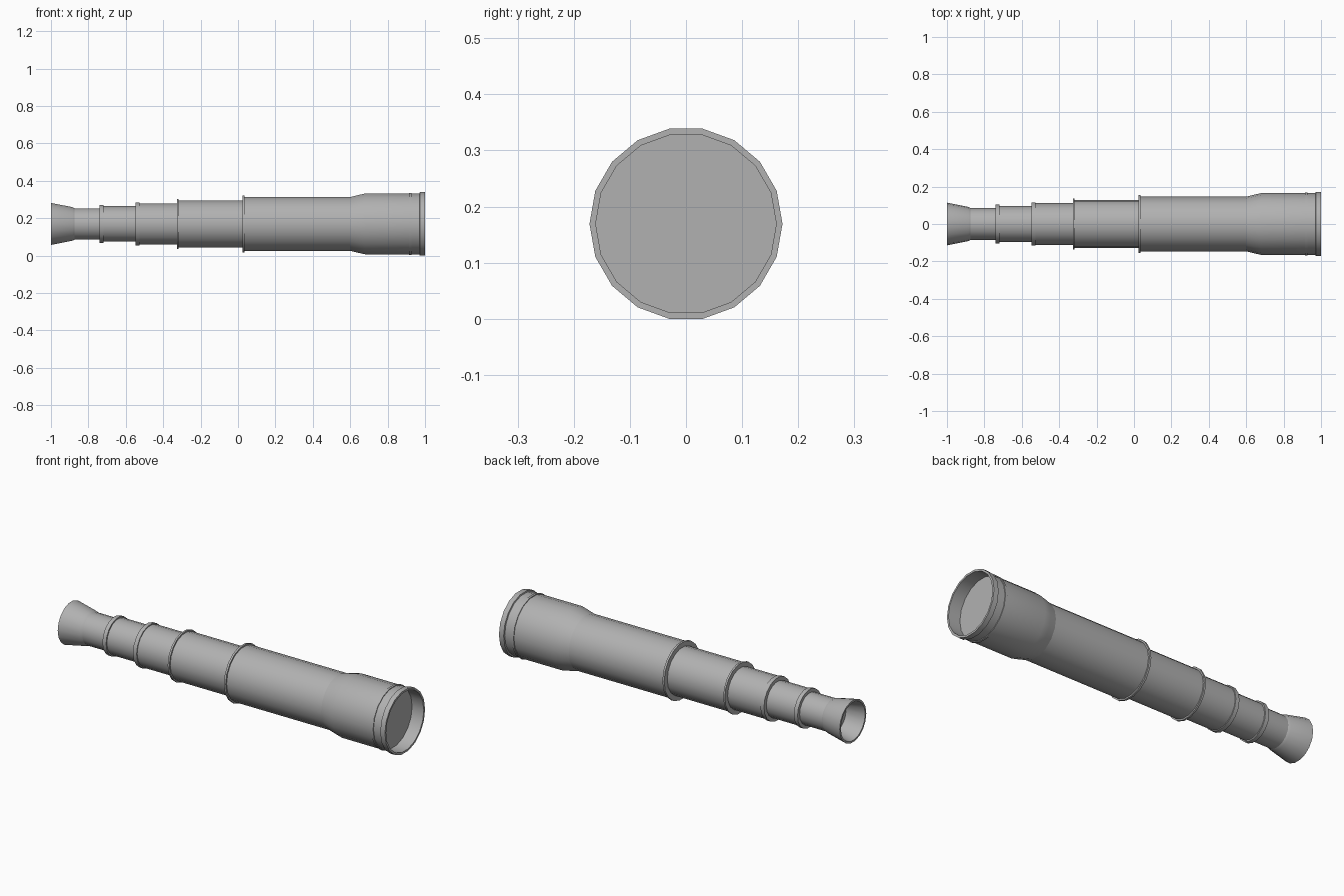
import bpy, bmesh, math

if "Cube" in bpy.data.objects:
    bpy.data.objects.remove(bpy.data.objects["Cube"])

SIDES = 18
AXIS_Z = 0.172 * math.cos(math.pi / SIDES)

# Mid grey paint
grey = bpy.data.materials.new("dark_grey")
grey.diffuse_color = (0.44, 0.44, 0.44, 1)
grey.use_nodes = True
grey.node_tree.nodes["Principled BSDF"].inputs["Base Color"].default_value = grey.diffuse_color


def lathe(name, profile):
    """Spin an (x, radius) profile about the long axis; radius 0 closes to a point."""
    bm = bmesh.new()
    rings = []
    for x, r in profile:
        if r == 0:
            rings.append([bm.verts.new((x, 0, 0))] * SIDES)
        else:
            rings.append([bm.verts.new((x, r * math.cos(2 * math.pi * i / SIDES),
                                        r * math.sin(2 * math.pi * i / SIDES)))
                          for i in range(SIDES)])
    for a, b in zip(rings, rings[1:]):
        for i in range(SIDES):
            j = (i + 1) % SIDES
            corners = list(dict.fromkeys((a[i], a[j], b[j], b[i])))
            bm.faces.new(corners)
    bmesh.ops.recalc_face_normals(bm, faces=bm.faces)
    mesh = bpy.data.meshes.new(name)
    bm.to_mesh(mesh)
    bm.free()
    mesh.materials.append(grey)
    ob = bpy.data.objects.new(name, mesh)
    ob.location.z = AXIS_Z
    bpy.context.collection.objects.link(ob)
    bpy.ops.object.select_all(action='DESELECT')
    ob.select_set(True)
    bpy.context.view_layer.objects.active = ob
    bpy.ops.object.shade_smooth_by_angle(angle=math.radians(30))
    return ob


# Flared eyepiece cup with recessed lens, stepping down to the thinnest tube
lathe("eyepiece_cup", [(-0.90, 0), (-0.90, 0.083), (-1.0, 0.104), (-1.0, 0.114),
                       (-0.885, 0.091), (-0.873, 0.085)])
lathe("eyepiece_tube", [(-0.873, 0.085), (-0.735, 0.085)])

# Telescoping draw tubes: start, end, collar width, collar radius, tube radius, inner radius
tubes = [
    ("small_draw_tube", -0.74, -0.545, 0.022, 0.103, 0.096, 0.085),
    ("middle_draw_tube", -0.548, -0.325, 0.022, 0.116, 0.111, 0.096),
    ("large_draw_tube", -0.327, 0.026, 0.010, 0.135, 0.127, 0.111),
]
for name, x0, x1, w, rc, rt, ri in tubes:
    lathe(name, [(x0, ri), (x0, rc), (x0 + w, rc), (x0 + w, rt), (x1, rt)])

# Main barrel with its collar
lathe("main_barrel", [(0.023, 0.127), (0.023, 0.154), (0.034, 0.154), (0.034, 0.146),
                      (0.60, 0.146)])

# Widened front section with bead, end rim and recessed lens
lathe("front_housing", [(0.60, 0.146), (0.64, 0.156), (0.68, 0.165), (0.915, 0.165),
                        (0.915, 0.169), (0.927, 0.169), (0.927, 0.165), (0.97, 0.165),
                        (0.972, 0.172), (1.0, 0.172), (1.0, 0.161), (0.93, 0.161),
                        (0.93, 0)])
